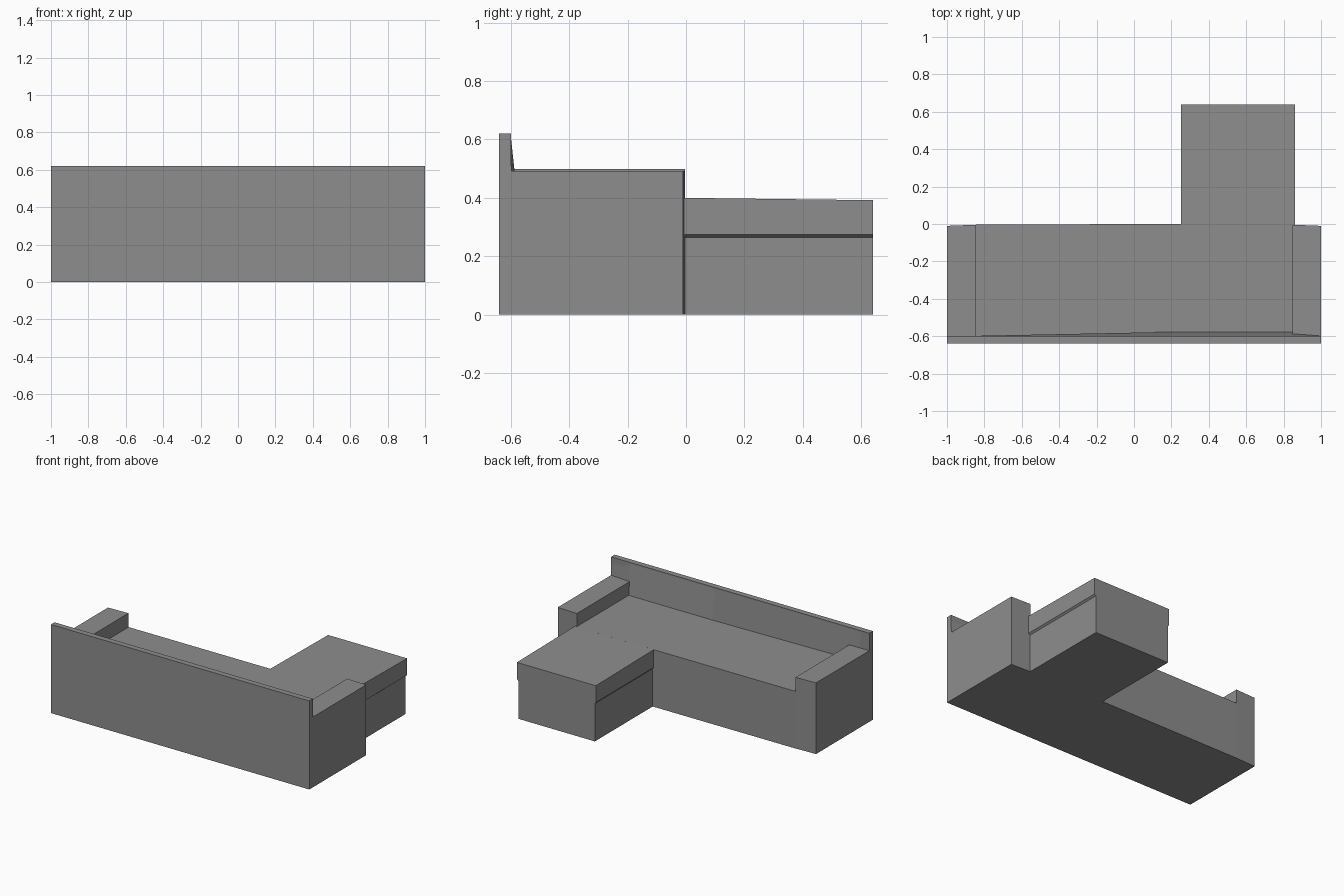
import bpy
import bmesh

if "Cube" in bpy.data.objects:
    bpy.data.objects.remove(bpy.data.objects["Cube"])

# Dark grey upholstery
fabric = bpy.data.materials.new("dark_grey_fabric")
fabric.diffuse_color = (.27, .27, .27, 1)
fabric.use_nodes = True
fabric.node_tree.nodes["Principled BSDF"].inputs["Base Color"].default_value = fabric.diffuse_color


def loft(name, ring_a, ring_b):
    """Closed flat-sided solid between two matching rings of points."""
    bm = bmesh.new()
    a = [bm.verts.new(p) for p in ring_a]
    b = [bm.verts.new(p) for p in ring_b]
    n = len(a)
    bm.faces.new(a)
    bm.faces.new(b[::-1])
    for i in range(n):
        j = (i + 1) % n
        bm.faces.new((a[i], b[i], b[j], a[j]))
    bmesh.ops.recalc_face_normals(bm, faces=bm.faces[:])
    mesh = bpy.data.meshes.new(name)
    bm.to_mesh(mesh)
    bm.free()
    mesh.materials.append(fabric)
    obj = bpy.data.objects.new(name, mesh)
    bpy.context.collection.objects.link(obj)
    return obj


def upright(name, outline, z0, z1):
    return loft(name, [(x, y, z0) for x, y in outline],
                [(x, y, z1) for x, y in outline])


# Tall thin back panel
upright("back_panel", [(-1, -.64), (1, -.64), (1, -.60), (-1, -.60)], 0, .62)

# Leaning face of the backrest, thicker towards the chaise side
top = [(-.99, -.601), (.2, -.601), (.85, -.601), (1, -.601)]
foot = [(-.85, -.599), (.2, -.577), (.85, -.577), (1, -.598)]
loft("back_padding",
     [(x, y, .62) for x, y in top] + [(1, -.62, .62), (-.99, -.62, .62)],
     [(x, y, .40 if x < .9 else .49) for x, y in foot]
     + [(1, -.62, .49), (-.85, -.62, .40)])

# Arms
upright("left_arm", [(-1, -.60), (-.845, -.60), (-.845, -.004), (-1, -.01)], 0, .498)
upright("right_arm", [(.848, -.60), (1, -.60), (1, -.01), (.848, -.004)], 0, .492)

# Main seat, flush with the arm fronts
upright("seat", [(-.845, -.60), (.848, -.60), (.848, 0), (.25, 0), (-.845, -.003)], 0, .40)

# Chaise: base with an overhanging cushion that slopes slightly to its end
upright("chaise_base", [(.258, -.004), (.85, -.004), (.85, .64), (.258, .64)], 0, .275)


def cushion_ring(y, top_z):
    return [(.258, y, .265), (.85, y, .265), (.862, y, .275),
            (.862, y, top_z), (.25, y, top_z), (.25, y, .275)]


loft("chaise_cushion", cushion_ring(-.008, .40), cushion_ring(.64, .392))
